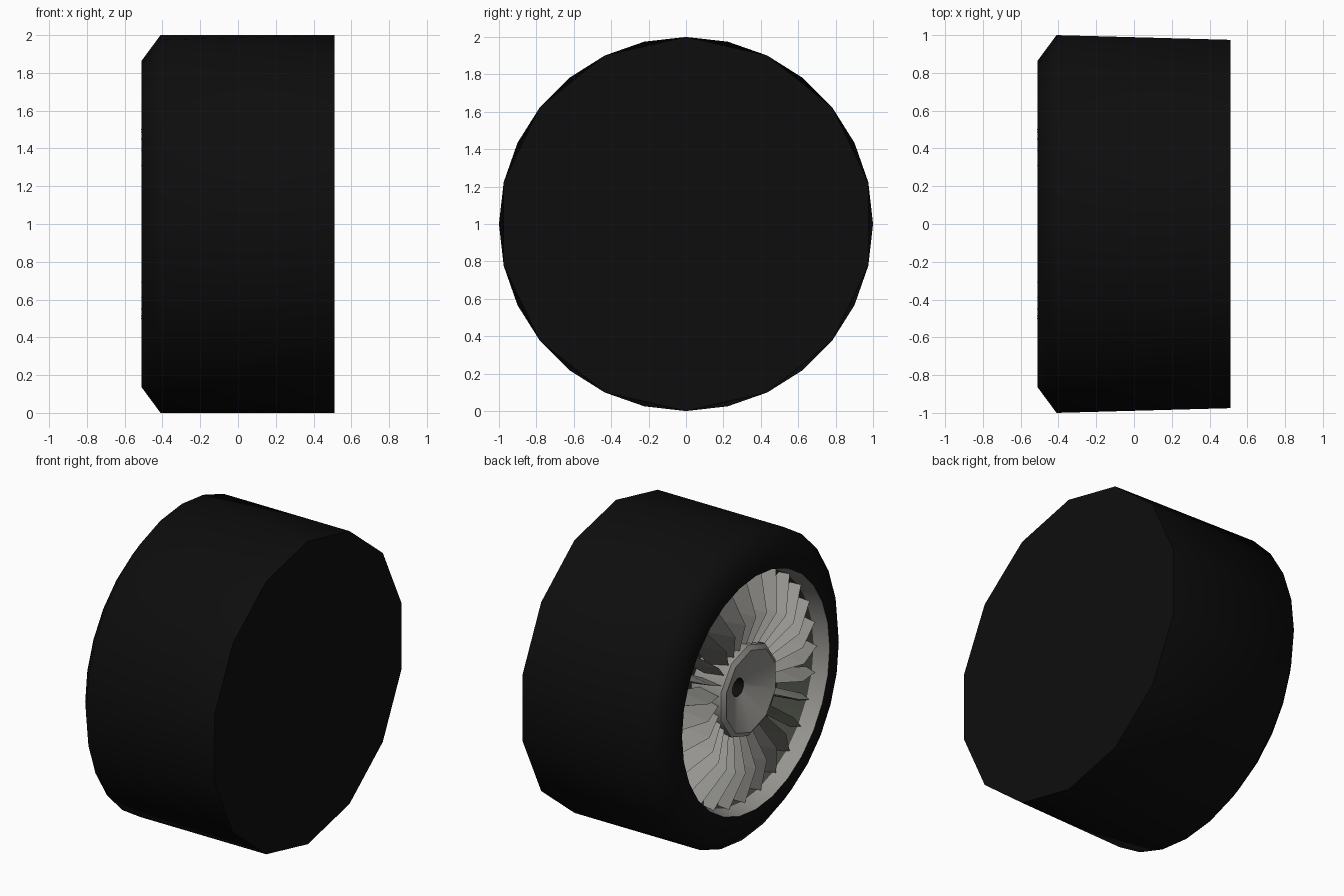
import bpy, bmesh, math

if "Cube" in bpy.data.objects:
    bpy.data.objects.remove(bpy.data.objects["Cube"])

def material(name, rgb):
    m = bpy.data.materials.new(name)
    m.diffuse_color = (*rgb, 1)
    m.use_nodes = True
    m.node_tree.nodes["Principled BSDF"].inputs["Base Color"].default_value = m.diffuse_color
    return m

BLACK = material("black_rubber", (0.004, 0.004, 0.004))
METAL = material("warm_grey_metal", (0.30, 0.295, 0.275))
OLIVE = material("dark_olive_grey", (0.05, 0.055, 0.043))

def finish(bm, name, mats, angle):
    me = bpy.data.meshes.new(name)
    bm.to_mesh(me)
    bm.free()
    for m in mats:
        me.materials.append(m)
    ob = bpy.data.objects.new(name, me)
    bpy.context.collection.objects.link(ob)
    bpy.ops.object.select_all(action='DESELECT')
    bpy.context.view_layer.objects.active = ob
    ob.select_set(True)
    if angle:
        bpy.ops.object.shade_smooth_by_angle(angle=math.radians(angle))
    return ob

def polar(x, r, a, t=0.0):
    # point around the wheel axle, t is an offset along the tangent
    return (x, r * math.sin(a) + t * math.cos(a), 1 + r * math.cos(a) - t * math.sin(a))

def ring(bm, x, r, n):
    return [bm.verts.new(polar(x, r, 2 * math.pi * i / n)) for i in range(n)]

def skin(bm, a, b, mat=0):
    n = len(a)
    for i in range(n):
        j = (i + 1) % n
        bm.faces.new((a[i], a[j], b[j], b[i])).material_index = mat

def lathe(name, profile, n, mats, angle, cap_mat):
    # profile: (x, r, material index of the band leading to this point)
    bm = bmesh.new()
    prev = None
    for x, r, m in profile:
        cur = ring(bm, x, r, n)
        if prev:
            skin(bm, prev, cur, m)
        prev = cur
    bm.faces.new(prev).material_index = cap_mat
    return finish(bm, name, mats, angle)

# Tyre: 14-sided closed back, 28-sided front with a chamfered shoulder
N = 28
bm = bmesh.new()
back = ring(bm, 0.51, 1.0, N // 2)
shoulder = ring(bm, -0.41, 1.0, N)
lip = ring(bm, -0.51, 0.865, N)
inner = ring(bm, -0.51, 0.77, N)
bm.faces.new(back[::-1])
for j in range(N // 2):
    k = (j + 1) % (N // 2)
    f0, f1, f2 = (shoulder[(2 * j + d) % N] for d in range(3))
    bm.faces.new((back[j], back[k], f1))
    bm.faces.new((back[j], f1, f0))
    bm.faces.new((back[k], f2, f1))
skin(bm, shoulder, lip)
skin(bm, lip, inner)
finish(bm, "tyre", [BLACK], 60)

# Rim: light lip with a dark barrel and back plate
lathe("rim", [(-0.51, 0.77, 0), (-0.41, 0.745, 0), (-0.20, 0.72, 1)],
      N, [METAL, OLIVE], 40, 1)

# Hub: bevelled ten-sided dish with a dark centre hole
lathe("hub", [(-0.20, 0.24, 0), (-0.42, 0.30, 0), (-0.455, 0.30, 0), (-0.475, 0.27, 0),
              (-0.38, 0.06, 0), (-0.30, 0.055, 1)],
      10, [METAL, BLACK], 40, 1)

# Turbine fins: tapered blades peaking half way out
bm = bmesh.new()
sections = [(0.24, -0.42, -0.27, 0.012), (0.50, -0.513, -0.29, 0.028), (0.75, -0.43, -0.37, 0.022)]
for i in range(N):
    a = 2 * math.pi * i / N
    tris = [[bm.verts.new(polar(x0, r, a)),
             bm.verts.new(polar(x1, r, a, w)),
             bm.verts.new(polar(x1, r, a, -w))] for r, x0, x1, w in sections]
    skin(bm, tris[0], tris[1])
    skin(bm, tris[1], tris[2])
    bm.faces.new(tris[0])
    bm.faces.new(tris[2])
bmesh.ops.recalc_face_normals(bm, faces=bm.faces)
finish(bm, "turbine_fins", [METAL], 0)
